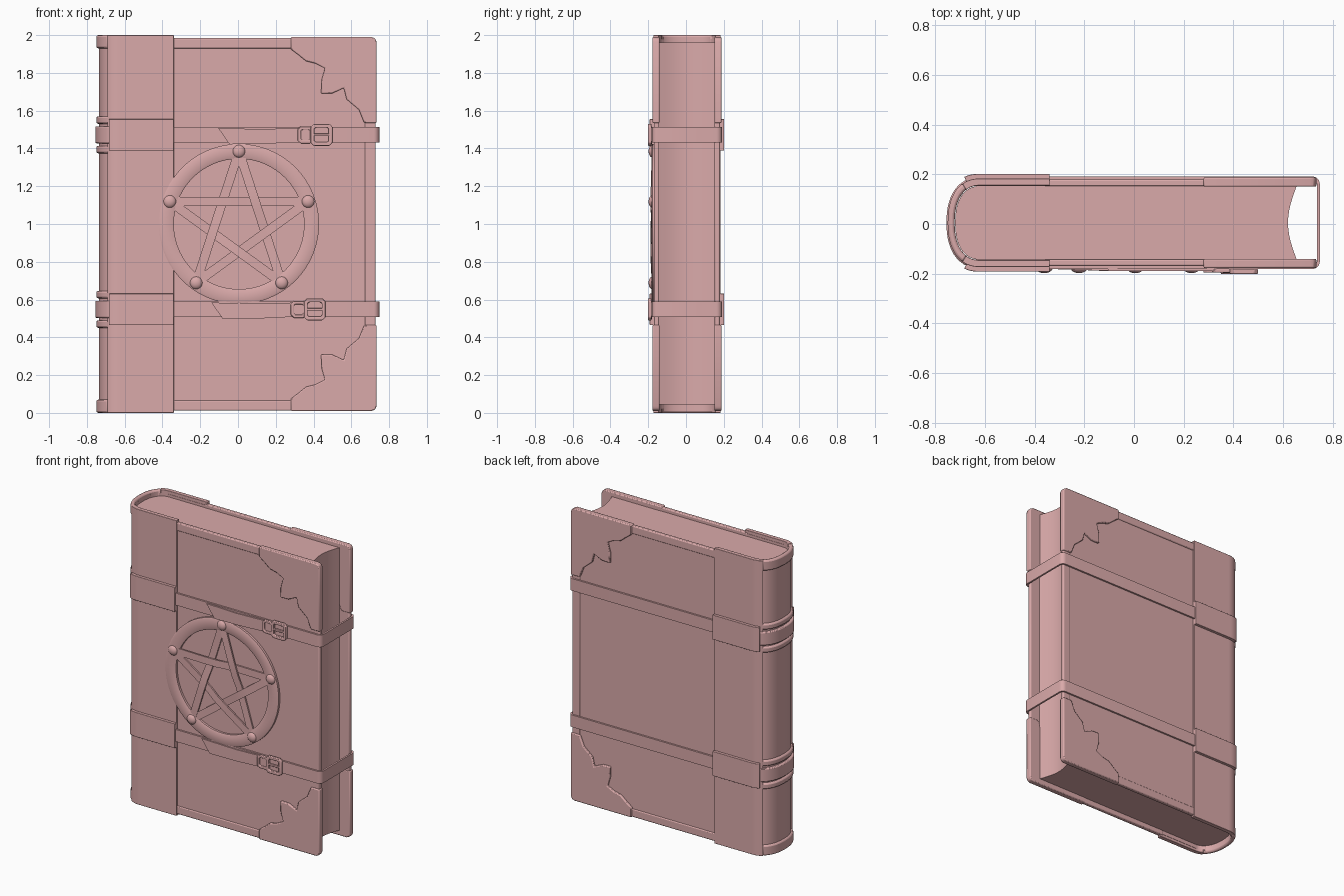
import bpy, bmesh, math
from mathutils import Vector

if "Cube" in bpy.data.objects:
    bpy.data.objects.remove(bpy.data.objects["Cube"])

YC = 0.005            # middle of the book thickness
H, N = 0.178, 2.3     # spine half thickness and roundness
STRAPS = ((1.472, 0.0), (0.548, -0.036))   # strap height, buckle shift

mat = bpy.data.materials.new("clay_red")
mat.diffuse_color = (0.70, 0.40, 0.40, 1)
mat.use_nodes = True
mat.node_tree.nodes["Principled BSDF"].inputs["Base Color"].default_value = mat.diffuse_color


def finish(name, bm, bevel=0.0, segs=2):
    bmesh.ops.recalc_face_normals(bm, faces=bm.faces)
    me = bpy.data.meshes.new(name)
    bm.to_mesh(me)
    bm.free()
    ob = bpy.data.objects.new(name, me)
    bpy.context.collection.objects.link(ob)
    me.materials.append(mat)
    if bevel:
        m = ob.modifiers.new("bevel", 'BEVEL')
        m.width, m.segments, m.limit_method = bevel, segs, 'ANGLE'
        m.angle_limit = math.radians(40)
    bpy.ops.object.select_all(action='DESELECT')
    ob.select_set(True)
    bpy.context.view_layer.objects.active = ob
    bpy.ops.object.shade_smooth_by_angle(angle=math.radians(35))
    return ob


def prism(name, pts, axis, a, b, bevel=0.0):
    """Extrude a 2D outline along z (x,y points) or y (x,z points)."""
    bm = bmesh.new()
    vs = [bm.verts.new((p, q, a) if axis == 'z' else (p, a, q)) for p, q in pts]
    f = bm.faces.new(vs)
    r = bmesh.ops.extrude_face_region(bm, geom=[f])
    d = Vector((0, 0, b - a) if axis == 'z' else (0, b - a, 0))
    bmesh.ops.translate(bm, vec=d, verts=[v for v in r['geom'] if isinstance(v, bmesh.types.BMVert)])
    return finish(name, bm, bevel)


def rect(x0, x1, z0, z1):
    return [(x0, z0), (x1, z0), (x1, z1), (x0, z1)]


def arc(o, a0, a1, n=24):
    """Points on the rounded spine, offset by o; angle 0 is the middle of the spine."""
    pts = []
    for i in range(n + 1):
        t = math.radians(a0 + (a1 - a0) * i / n)
        c, s = max(math.cos(t), 0), math.sin(t)
        pts.append((-0.62 - (0.13 + o) * c ** (2 / N),
                    YC + math.copysign((H + o) * abs(s) ** (2 / N), s)))
    return pts


def shell(name, z0, z1, o, thick, a0, a1, xend=None, bevel=0.006):
    out, inn = arc(o, a0, a1), arc(o - thick, a0, a1)
    if xend is not None:
        out.append((xend, out[-1][1]))
        inn.append((xend, inn[-1][1]))
    return prism(name, out + inn[::-1], 'z', z0, z1, bevel)


# page block with hollow fore-edge
fore = [(0.655 - 0.035 * math.cos(math.pi / 2 * k / 6), YC + 0.148 * k / 6) for k in range(-6, 7)]
prism("pages", fore + arc(-0.03, 90, -90), 'z', 0.045, 1.96)

# round cutter clearing the leather around the emblem
bm = bmesh.new()
bmesh.ops.create_cone(bm, cap_ends=True, segments=96, radius1=0.455, radius2=0.455, depth=0.3)
for v in bm.verts:
    v.co = (v.co.x + 0.005, v.co.z - 0.25, v.co.y + 1.0)
cutter = finish("leather_cutter", bm)
cutter.hide_render = True
cutter.hide_viewport = True
cutter.display_type = 'WIRE'

# cover boards, edge trims, leather sides, corner guards
guard = [(0.28, 1.925), (0.32, 1.895), (0.36, 1.862), (0.41, 1.85), (0.46, 1.825),
         (0.442, 1.76), (0.44, 1.69), (0.50, 1.692), (0.56, 1.72), (0.575, 1.66),
         (0.64, 1.605), (0.668, 1.535), (0.734, 1.535),
         (0.734, 1.963), (0.726, 1.982), (0.707, 1.99), (0.28, 1.99)]
for s, side in ((-1, "front"), (1, "back")):
    def plate(name, pts, h0, h1, bevel=0.0):
        return prism(side + "_" + name, pts, 'y', YC + s * h0, YC + s * h1, bevel)
    plate("board", rect(-0.64, 0.72, 0.018, 1.978), 0.148, 0.168)
    plate("trim_top", rect(-0.36, 0.70, 1.93, 1.984), 0.147, 0.174, 0.006)
    plate("trim_bottom", rect(-0.36, 0.70, 0.012, 0.066), 0.147, 0.174, 0.006)
    plate("trim_edge", rect(0.672, 0.728, 0.44, 1.55), 0.147, 0.174, 0.006)
    plate("corner_top", guard, 0.145, 0.183, 0.006)
    plate("corner_bottom", [(x, 2 - z) for x, z in guard], 0.145, 0.183, 0.006)
    leather = shell(side + "_leather", 0, 2, 0, 0.028, s * 60, s * 90, -0.34)
    if s < 0:
        cut = leather.modifiers.new("emblem_gap", 'BOOLEAN')
        cut.operation, cut.object, cut.solver = 'DIFFERENCE', cutter, 'EXACT'
    for z, _ in STRAPS:
        shell(side + "_strap_pad", z - 0.083, z + 0.083, 0.019, 0.03, s * 68, s * 90, -0.34, 0.012)

# spine panel with raised bands
shell("spine_panel", 0.02, 1.98, -0.014, 0.014, -70, 70, bevel=0)
for z0, z1 in ((0, 0.07), (1.93, 2)):
    shell("spine_end_band", z0, z1, 0, 0.028, -62, 62, bevel=0.01)
for z, _ in STRAPS:
    for d in (-0.078, 0.078):
        shell("spine_ridge", z + d - 0.02, z + d + 0.02, 0, 0.025, -64, 64, bevel=0.01)
    shell("spine_strap", z - 0.045, z + 0.045, 0.005, 0.028, -70, 70)


def wrap_path(h, x, r):
    """Strap path around the fore-edge with rounded corners."""
    pts = [(-0.36, YC - h)]
    for s in (-1, 1):
        for i in range(7):
            t = math.radians(15 * i if s > 0 else 90 - 15 * i)
            pts.append((x - r + r * math.cos(t), YC + s * (h - r + r * math.sin(t))))
    return pts + [(-0.36, YC + h)]


def frame(name, x0, x1, z0, z1, w, y0, y1):
    """Rectangular loop with chamfered corners."""
    def ring(d, c):
        a, b, e, f = x0 + d, x1 - d, z0 + d, z1 - d
        return [(a + c, e), (b - c, e), (b, e + c), (b, f - c), (b - c, f), (a + c, f), (a, f - c), (a, e + c)]
    bm = bmesh.new()
    loops = [[bm.verts.new((p, y, q)) for p, q in ring(d, c)]
             for d, c, y in ((0, 0.016, y0), (0, 0.016, y1), (w, 0.006, y1), (w, 0.006, y0))]
    for k in range(4):
        A, B = loops[k], loops[(k + 1) % 4]
        for i in range(8):
            j = (i + 1) % 8
            bm.faces.new((A[i], A[j], B[j], B[i]))
    return finish(name, bm, 0.004)


# straps, loose tails and buckles
for z, dx in STRAPS:
    prism("strap", wrap_path(0.186, 0.748, 0.03) + wrap_path(0.174, 0.736, 0.018)[::-1],
          'z', z - 0.041, z + 0.041)
    prism("strap_tail", [(-0.105 + dx, z + 0.036), (-0.045 + dx, z - 0.05), (0.12, z - 0.048),
                         (0.40 + dx, z - 0.036), (0.40 + dx, z + 0.038), (0.12, z + 0.03)],
          'y', -0.189, -0.18)
    frame("buckle", 0.385 + dx, 0.50 + dx, z - 0.058, z + 0.058, 0.02, -0.201, -0.182)
    frame("buckle_keeper", 0.315 + dx, 0.40 + dx, z - 0.045, z + 0.045, 0.018, -0.196, -0.18)
    prism("buckle_prong", rect(0.39 + dx, 0.488 + dx, z - 0.007, z + 0.007), 'y', -0.2, -0.186, 0.003)

# emblem ring
C = Vector((0.005, 0, 1.0))
bm = bmesh.new()
prof = [(0.345, -0.16), (0.345, -0.178), (0.352, -0.182), (0.415, -0.182), (0.424, -0.178), (0.424, -0.16)]
rows = [[bm.verts.new((C.x + r * math.cos(i * math.tau / 96), y, C.z + r * math.sin(i * math.tau / 96)))
         for r, y in prof] for i in range(96)]
for i in range(96):
    A, B = rows[i], rows[(i + 1) % 96]
    for k in range(6):
        m = (k + 1) % 6
        bm.faces.new((A[k], A[m], B[m], B[k]))
finish("emblem_ring", bm)

# woven five-point star and its studs
tips = [C + 0.385 * Vector((math.sin(k * math.tau / 5), 0, math.cos(k * math.tau / 5))) for k in range(5)]
for k in range(5):
    p, q = tips[k], tips[(k + 2) % 5]
    d = (q - p).normalized()
    side = Vector((-d.z, 0, d.x)) * 0.024
    bm = bmesh.new()
    prev = None
    for t, y in ((0.02, -0.181), (0.3, -0.187), (0.45, -0.187), (0.55, -0.177), (0.7, -0.177), (0.98, -0.181)):
        c = p.lerp(q, t)
        sec = [bm.verts.new(c + side * m + Vector((0, y + h, 0)))
               for m, h in ((-1, 0), (1, 0), (1, 0.01), (-1, 0.01))]
        if prev:
            for i in range(4):
                bm.faces.new((prev[i], prev[(i + 1) % 4], sec[(i + 1) % 4], sec[i]))
        else:
            bm.faces.new(sec)
        prev = sec
    bm.faces.new(prev)
    finish("star_bar", bm)
    bm = bmesh.new()
    bmesh.ops.create_uvsphere(bm, u_segments=24, v_segments=12, radius=0.034)
    for v in bm.verts:
        v.co = Vector((v.co.x, v.co.y * 0.65 - 0.176, v.co.z)) + tips[k]
    finish("star_stud", bm)
